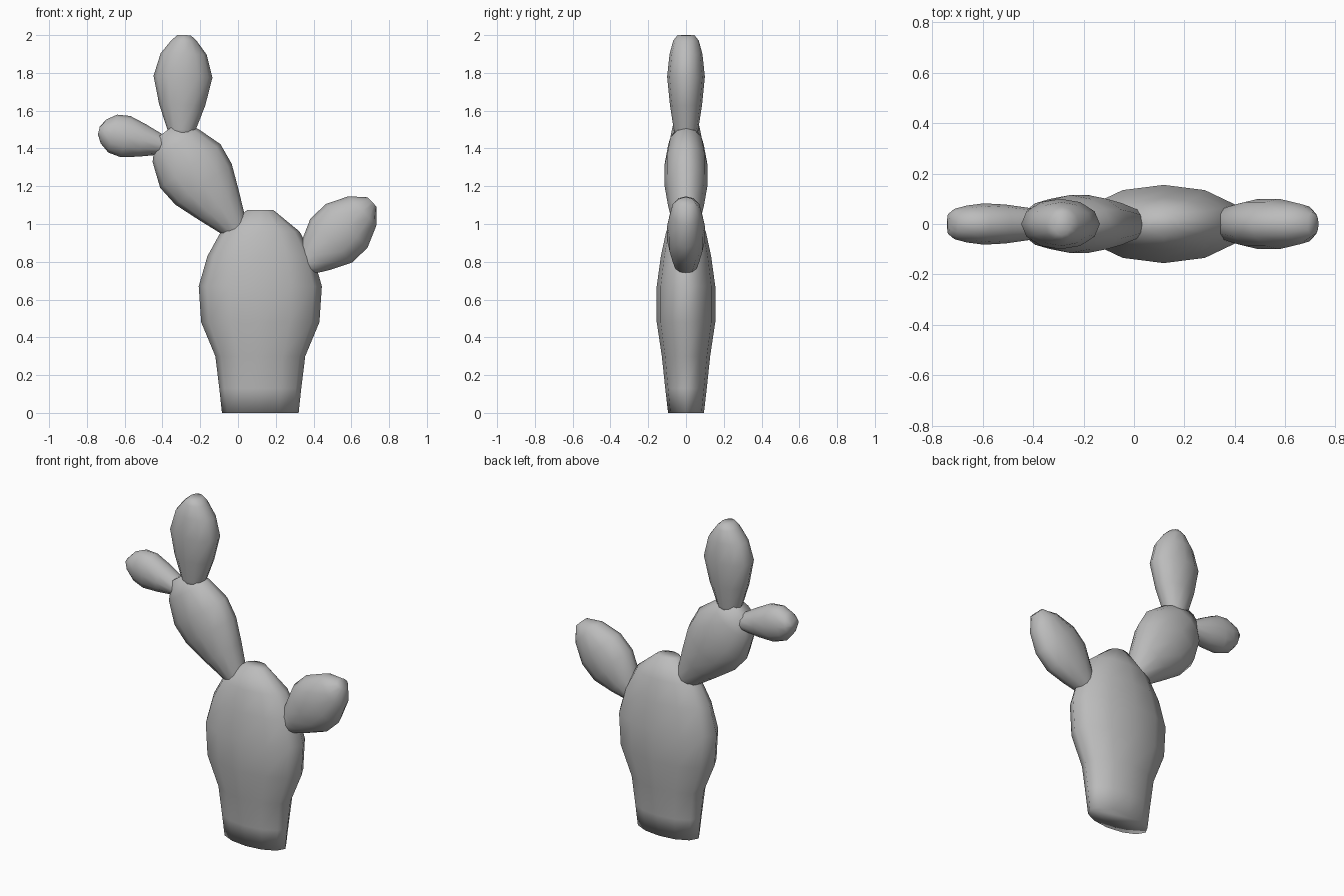
import bpy, bmesh, math
from mathutils import Vector

cube = bpy.data.objects.get("Cube")
if cube:
    bpy.data.objects.remove(cube, do_unlink=True)

SIDES = 12

grey = bpy.data.materials.new("plain grey")
grey.use_nodes = True
colour = (0.5, 0.5, 0.5, 1)
grey.diffuse_color = colour
grey.node_tree.nodes["Principled BSDF"].inputs["Base Color"].default_value = colour


def pad(name, base, tip, rings):
    """Flattened lobe along base-tip; each ring is (distance, half width, half depth)."""
    start = Vector((base[0], 0, base[1]))
    axis = (Vector((tip[0], 0, tip[1])) - start).normalized()
    across = Vector((axis.z, 0, -axis.x))
    depth_dir = Vector((0, 1, 0))
    bm = bmesh.new()
    loops = []
    for dist, width, depth in rings:
        loop = []
        for i in range(SIDES):
            a = math.tau * i / SIDES
            loop.append(bm.verts.new(start + axis * dist
                                     + across * width * math.cos(a)
                                     + depth_dir * depth * math.sin(a)))
        loops.append(loop)
    for low, high in zip(loops, loops[1:]):
        for i in range(SIDES):
            j = (i + 1) % SIDES
            bm.faces.new((low[i], low[j], high[j], high[i]))
    bm.faces.new(loops[0][::-1])
    bm.faces.new(loops[-1])
    bmesh.ops.recalc_face_normals(bm, faces=bm.faces)
    for f in bm.faces:
        f.smooth = True
    mesh = bpy.data.meshes.new(name)
    bm.to_mesh(mesh)
    bm.free()
    mesh.materials.append(grey)
    obj = bpy.data.objects.new(name, mesh)
    bpy.context.collection.objects.link(obj)
    return obj


# Main trunk
pad("trunk", (0.118, 0), (0.118, 1), [
    (0, 0.203, 0.095), (0.13, 0.217, 0.11), (0.3, 0.238, 0.128),
    (0.48, 0.313, 0.155), (0.67, 0.326, 0.155), (0.83, 0.28, 0.133),
    (0.96, 0.208, 0.105), (1.075, 0.068, 0.05)])

# Tall arm on the right
pad("right_arm", (-0.012, 0.975), (-0.385, 1.49), [
    (-0.03, 0.055, 0.055), (0, 0.068, 0.065), (0.15, 0.13, 0.095),
    (0.29, 0.184, 0.115), (0.41, 0.197, 0.115), (0.545, 0.149, 0.095),
    (0.635, 0.065, 0.055)])

# Upright pad on top of the tall arm
pad("top_pad", (-0.3, 1.47), (-0.285, 2), [
    (-0.03, 0.06, 0.055), (0.03, 0.075, 0.065), (0.16, 0.122, 0.085),
    (0.31, 0.156, 0.1), (0.43, 0.122, 0.087), (0.5, 0.068, 0.068),
    (0.53, 0.035, 0.045)])

# Small side pad on the tall arm
pad("side_pad", (-0.41, 1.42), (-0.735, 1.495), [
    (-0.03, 0.045, 0.055), (0, 0.055, 0.063), (0.1, 0.088, 0.077),
    (0.19, 0.112, 0.082), (0.26, 0.103, 0.073), (0.31, 0.065, 0.06),
    (0.335, 0.022, 0.04)])

# Short arm on the left
pad("left_arm", (0.365, 0.79), (0.712, 1.12), [
    (-0.03, 0.055, 0.055), (0, 0.07, 0.065), (0.064, 0.107, 0.08),
    (0.177, 0.16, 0.1), (0.29, 0.16, 0.1), (0.405, 0.107, 0.08),
    (0.475, 0.033, 0.045)])
